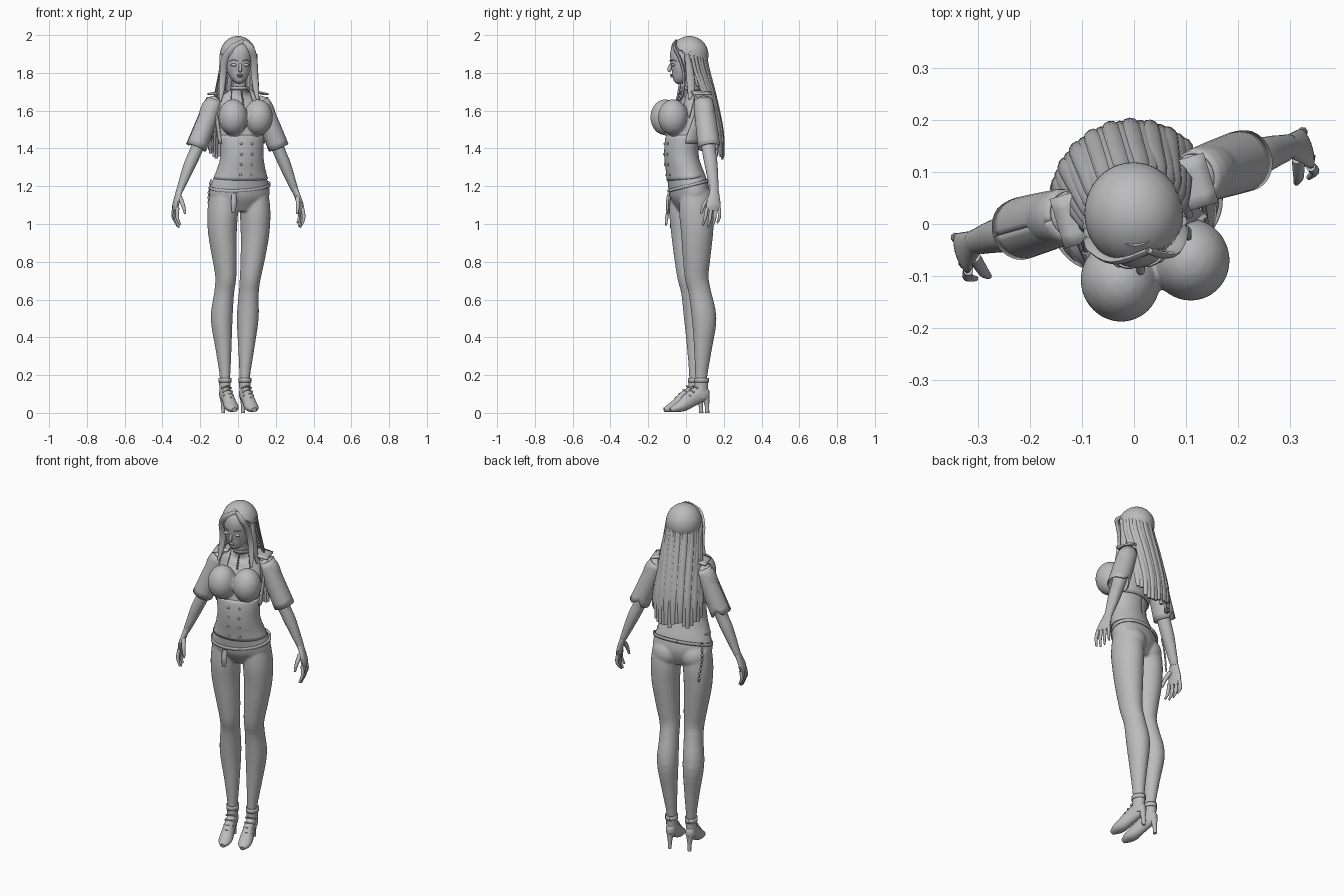
import bpy, bmesh, math, random
from mathutils import Matrix, Vector

random.seed(4)
cube = bpy.data.objects.get("Cube")
if cube:
    bpy.data.objects.remove(cube)

X, Y, Z = Vector((1, 0, 0)), Vector((0, 1, 0)), Vector((0, 0, 1))
# The figure stands turned a little to its left; the head is turned back towards the front
BODY = Matrix.Translation((0, .045, 0)) @ Matrix.Rotation(.295, 4, "Z")
HEAD = Matrix.Translation((0, .015, 0)) @ Matrix.Rotation(.12, 4, "Z")

grey = bpy.data.materials.new("plain grey")
grey.use_nodes = True
grey.diffuse_color = (.5, .5, .5, 1)
grey.node_tree.nodes["Principled BSDF"].inputs["Base Color"].default_value = (.5, .5, .5, 1)


def finish(name, bm, root=BODY, thick=0, voxel=0):
    """Turn a bmesh into a smooth shaded object."""
    bmesh.ops.recalc_face_normals(bm, faces=bm.faces)
    mesh = bpy.data.meshes.new(name)
    bm.to_mesh(mesh)
    bm.free()
    mesh.materials.append(grey)
    obj = bpy.data.objects.new(name, mesh)
    bpy.context.collection.objects.link(obj)
    obj.matrix_world = root
    if thick:
        obj.modifiers.new("thickness", "SOLIDIFY").thickness = thick
    if voxel:
        remesh = obj.modifiers.new("fuse", "REMESH")
        remesh.mode, remesh.voxel_size, remesh.use_smooth_shade = "VOXEL", voxel, True
        obj.modifiers.new("relax", "SMOOTH").iterations = 4
    bpy.ops.object.select_all(action="DESELECT")
    bpy.context.view_layer.objects.active = obj
    obj.select_set(True)
    bpy.ops.object.shade_smooth_by_angle(angle=math.radians(50))
    return obj


def spline(rows, steps):
    """Catmull-Rom interpolation of equal length tuples."""
    rows = [Vector(r) for r in rows]
    out = []
    for i in range(len(rows) - 1):
        p, q = rows[i], rows[i + 1]
        m = (q - rows[max(i - 1, 0)]) / 2
        k = (rows[min(i + 2, len(rows) - 1)] - p) / 2
        for j in range(steps):
            t = j / steps
            h = t * t * (3 - 2 * t)
            out.append(p * (1 - h) + q * h + m * (t * (1 - t) ** 2) - k * (t * t * (1 - t)))
    return out + [rows[-1]]


def loft(bm, rows, n=18, ref=Y, steps=4):
    """Skin ellipses (x, y, z, half width, half depth) along a path and cap the ends."""
    rows = spline(rows, steps)
    pts = [Vector(r[:3]) for r in rows]
    rings = []
    for i, r in enumerate(rows):
        t = (pts[min(i + 1, len(pts) - 1)] - pts[max(i - 1, 0)]).normalized()
        u = ref.cross(t).normalized()
        v = t.cross(u)
        angles = [math.tau * j / n for j in range(n)]
        rings.append([bm.verts.new(pts[i] + u * r[3] * math.cos(a) + v * r[4] * math.sin(a)) for a in angles])
    for a, b in zip(rings, rings[1:]):
        for j in range(n):
            bm.faces.new((a[j], a[(j + 1) % n], b[(j + 1) % n], b[j]))
    bm.faces.new(rings[0])
    bm.faces.new(rings[-1])


def ball(bm, centre, size, n=16):
    m = Matrix.Translation(centre) @ Matrix.Diagonal((*size, 1))
    bmesh.ops.create_uvsphere(bm, u_segments=n, v_segments=n // 2 + 2, radius=1, matrix=m)


def sheet(bm, point, n=32, rows=4):
    """Grid surface from point(s, t), both running from nought to one."""
    g = [[bm.verts.new(point(i / n, j / rows)) for i in range(n + 1)] for j in range(rows + 1)]
    for a, b in zip(g, g[1:]):
        for i in range(n):
            bm.faces.new((a[i], a[i + 1], b[i + 1], b[i]))


def around(turn, x, y, z, a, b):
    """Point on an ellipse, with turn nought at the back."""
    return Vector((x + a * math.sin(turn), y + b * math.cos(turn), z))


# Body: torso, bust, seat, legs and arms fused into one skin
TORSO = [(0, -.02, 1.07, .1, .06), (0, -.025, 1.14, .158, .095), (0, -.035, 1.2, .16, .1),
         (0, -.055, 1.28, .13, .092), (0, -.072, 1.36, .112, .085), (0, -.066, 1.45, .116, .085),
         (0, -.035, 1.54, .12, .085), (0, -.01, 1.63, .125, .07), (0, -.005, 1.67, .1, .055),
         (0, -.015, 1.7, .048, .042), (0, -.03, 1.74, .035, .036), (0, -.04, 1.8, .033, .036)]
bm = bmesh.new()
loft(bm, TORSO, 28)
for s in (-1, 1):
    ball(bm, (s * .07, -.14, 1.565), (.077, .08, .095), 24)
    ball(bm, (s * .074, 0, 1.13), (.08, .078, .08), 24)
    loft(bm, [(s * .083, -.02, 1.16, .076, .085), (s * .09, -.016, 1.06, .08, .093),
              (s * .09, -.013, .95, .075, .086), (s * .078, -.012, .82, .064, .074),
              (s * .068 - .002, -.008, .72, .055, .064), (s * .068 - .005, .01, .64, .052, .06),
              (s * .072 - .008, .034, .5, .057, .066), (s * .063 - .008, .03, .34, .042, .048),
              (s * .055 - .01, .024, .2, .028, .033), (s * .055 - .01, .022, .12, .025, .03)], 22)
    loft(bm, [(s * .11, .01, 1.65, .035, .045), (s * .15, .012, 1.62, .045, .05),
              (s * .185, .012, 1.52, .042, .045), (s * .225, .01, 1.4, .034, .038),
              (s * .265, .012, 1.31, .032, .035), (s * .322, .013, 1.17, .018, .024)])
finish("body", bm, voxel=.007)

# Hands with four fingers and a thumb
for s, side in ((-1, "right"), (1, "left")):
    bm = bmesh.new()
    loft(bm, [(s * .315, .013, 1.19, .018, .022), (s * .33, .008, 1.15, .015, .03),
              (s * .345, 0, 1.1, .014, .04), (s * .347, -.003, 1.07, .009, .036)], 14)
    for i in range(4):
        y = .03 - .022 * i
        drop = (.07, .088, .094, .082)[i]
        loft(bm, [(s * .345, y, 1.085, .01, .01), (s * .35, y * 1.2 - .004, 1.075 - drop / 2, .009, .009),
                  (s * .335, y * 1.2 - .012, 1.075 - drop, .005, .005)], 8)
    loft(bm, [(s * .326, -.015, 1.14, .013, .013), (s * .318, -.045, 1.1, .011, .011),
              (s * .31, -.058, 1.055, .006, .006)], 8)
    finish(side + "_hand", bm)

    # Heeled ankle boots with laces and a cuff
    x = s * .055 - .01
    bm = bmesh.new()
    loft(bm, [(x, .066, .1, .012, .02), (x, .052, .1, .024, .036), (x, .02, .1, .029, .045),
              (x, -.03, .075, .031, .043), (x, -.075, .043, .036, .035), (x, -.115, .026, .034, .023),
              (x, -.147, .016, .014, .012)], 18, Z)
    loft(bm, [(x, .018, .08, .028, .042), (x, .024, .14, .029, .036), (x, .025, .185, .032, .038)])
    loft(bm, [(x, .05, .085, .02, .02), (x, .055, .04, .012, .012), (x, .057, 0, .01, .011)], 10)
    finish(side + "_boot", bm)
    bm = bmesh.new()
    sheet(bm, lambda u, v: around(u * math.tau, x, .025, .162 + v * .024, .034, .04), 24, 2)
    finish(side + "_boot_cuff", bm, thick=.006)
    bm = bmesh.new()
    for i in range(4):
        y, z = -.012 - .02 * i, .142 - .02 * i
        loft(bm, [(x - .02, y + .006, z - .008, .004, .004), (x, y - .012, z, .004, .004),
                  (x + .02, y + .006, z - .008, .004, .004)], 6)
        for e in (-1, 1):
            ball(bm, (x + e * .024, y + .006, z - .01), (.006, .006, .006), 8)
    finish(side + "_boot_laces", bm)

    # Short flared jacket sleeves with a notched hem
    bm = bmesh.new()
    shoulder, hem = Vector((s * .125, .01, 1.655)), Vector((s * .228, .012, 1.405))
    across = Y.cross(hem - shoulder).normalized()

    def sleeve(u, v):
        a = u * math.tau
        r = .046 + .01 * math.sqrt(v)
        slit = .04 * v * max(0, 1 - abs(u - .25) * 12)
        return shoulder.lerp(hem, v - slit * 3) + across * r * math.cos(a) + Y * (r + .004) * math.sin(a)
    sheet(bm, sleeve, 32, 8)
    finish(side + "_sleeve", bm, thick=.006)

    # Stiff lapels and shoulder flaps
    bm = bmesh.new()
    sheet(bm, lambda u, v: Vector((s * (.052 + .055 * u + .02 * v), -.055 - .035 * v + .02 * u,
                                   1.715 - .04 * u - .11 * v)), 3, 3)
    sheet(bm, lambda u, v: Vector((s * (.07 + .085 * u), -.05 + .1 * v, 1.71 - .018 * u)), 4, 4)
    finish(side + "_lapel", bm, thick=.009)

# Open jacket back
jacket = [r for r in spline(TORSO, 4) if 1.42 < r[2] < 1.69]
bm = bmesh.new()


def jacket_point(u, v):
    r = jacket[round(v * (len(jacket) - 1))]
    return around((u - .5) * 3.6, 0, r[1] + .004, r[2], r[3] + .012, r[4] + .012)


sheet(bm, jacket_point, 28, len(jacket) - 1)
finish("jacket_back", bm, thick=.008)

# Corset over the waist, dipping to a point at the front
bm = bmesh.new()


def corset_point(u, v):
    a = u * math.tau
    z = 1.255 + v * .215 - .025 * (1 - v) * (1 - math.cos(a)) / 2
    lo = min(spline(TORSO, 8), key=lambda r: abs(r[2] - z))
    return around(a, 0, lo[1], z, lo[3] + .004, lo[4] + .004)


sheet(bm, corset_point, 40, 14)
finish("corset", bm, thick=.005)
bm = bmesh.new()
for s in (-1, 1):
    for i in range(4):
        z = 1.26 + .055 * i
        y = corset_point(.5, (z - 1.23) / .24).y
        ball(bm, (s * .03, y + .002, z), (.007, .005, .007), 10)
finish("corset_buttons", bm)

# Low belt and hanging hip chain
bm = bmesh.new()
sheet(bm, lambda u, v: around(u * math.tau, 0, -.032, 1.195 + .025 * math.cos(u * math.tau)
                              + .012 * math.sin(u * math.tau) + v * .016, .166, .106), 48, 2)
finish("belt", bm, thick=.008)
bm = bmesh.new()
for i in range(17):
    ball(bm, (-.133 - .008 * math.sin(i / 4), .055 + .002 * i, 1.23 - .013 * i),
         (.008 if i % 2 else .004, .005, .008), 8)
finish("hip_chain", bm)
bm = bmesh.new()
loft(bm, [(-.06, -.125, 1.16, .012, .006), (-.062, -.13, 1.11, .016, .009), (-.064, -.126, 1.06, .008, .005)], 8)
finish("belt_charm", bm)

# Choker and front zip
bm = bmesh.new()
sheet(bm, lambda u, v: around(u * math.tau, 0, -.02 - .006 * v, 1.71 + v * .018, .043, .043), 24, 2)
finish("choker", bm, thick=.005)
bm = bmesh.new()
for i in range(6):
    ball(bm, (0, -.066 - .006 * i, 1.705 - .014 * i), (.005, .006, .008), 8)
finish("zip", bm)

# Head with nose, lips and eyelids
bm = bmesh.new()
loft(bm, [(0, -.072, 1.75, .012, .012), (0, -.058, 1.768, .036, .038), (0, -.038, 1.8, .057, .061),
          (0, -.022, 1.85, .07, .077), (0, -.014, 1.91, .073, .083), (0, 0, 1.96, .05, .06)], 28)
loft(bm, [(0, -.094, 1.85, .006, .006), (0, -.104, 1.818, .009, .011), (0, -.096, 1.808, .008, .006)], 10)
ball(bm, (0, -.093, 1.789), (.017, .008, .005))
ball(bm, (0, -.09, 1.781), (.013, .008, .005))
for s in (-1, 1):
    ball(bm, (s * .032, -.087, 1.842), (.018, .009, .008))
    loft(bm, [(s * .014, -.098, 1.862, .003, .003), (s * .034, -.092, 1.868, .004, .004),
              (s * .056, -.073, 1.862, .002, .002)], 6, Z)
finish("head", bm, HEAD)

# Hair cap with a parted opening for the face
bm = bmesh.new()
ball(bm, (0, .004, 1.895), (.095, .1, .1), 48)
face = [f for f in bm.faces if f.calc_center_median().z < 1.8 or (
    f.calc_center_median().y < -.03 and
    f.calc_center_median().z < 1.955 - .75 * abs(f.calc_center_median().x - .025))]
bmesh.ops.delete(bm, geom=face, context="FACES")
finish("hair_cap", bm, HEAD, thick=.01)

# Long straight strands down the back
bm = bmesh.new()
count = 17
for i in range(count):
    f = 2 * i / (count - 1) - 1
    end = 1.33 + .05 * random.random() + .05 * f * f
    rows = []
    for z, spread, r, y, w in ((1.92, 1.75, .08, -.025, .012), (1.82, 1.6, .094, -.02, .016),
                               (1.69, 1.3, .118, -.01, .017), (1.5, 1.08, .148, 0, .017),
                               (end, 1.04, .154, 0, .011)):
        p = around(f * spread, -.003, y, z, r, r - .004 * (i % 2))
        rows.append((*p, w, .007))
    loft(bm, rows, 8, Vector((math.sin(f), math.cos(f), 0)))
finish("back_hair", bm)

# Face framing locks swept from the parting
bm = bmesh.new()
for s in (-1, 1):
    loft(bm, [(.02, -.07, 1.968, .012, .006), (s * .05 + .008, -.082, 1.93, .018, .007),
              (s * .077, -.055, 1.87, .02, .008), (s * .084, -.035, 1.79, .018, .008),
              (s * .092, -.04, 1.71, .015, .007), (s * .1, -.055, 1.65, .005, .004)], 10)
    loft(bm, [(s * .085, -.02, 1.9, .016, .012), (s * .088, -.005, 1.8, .014, .022),
              (s * .098, 0, 1.71, .01, .02), (s * .11, -.01, 1.66, .004, .006)], 10)
finish("front_locks", bm, HEAD)
